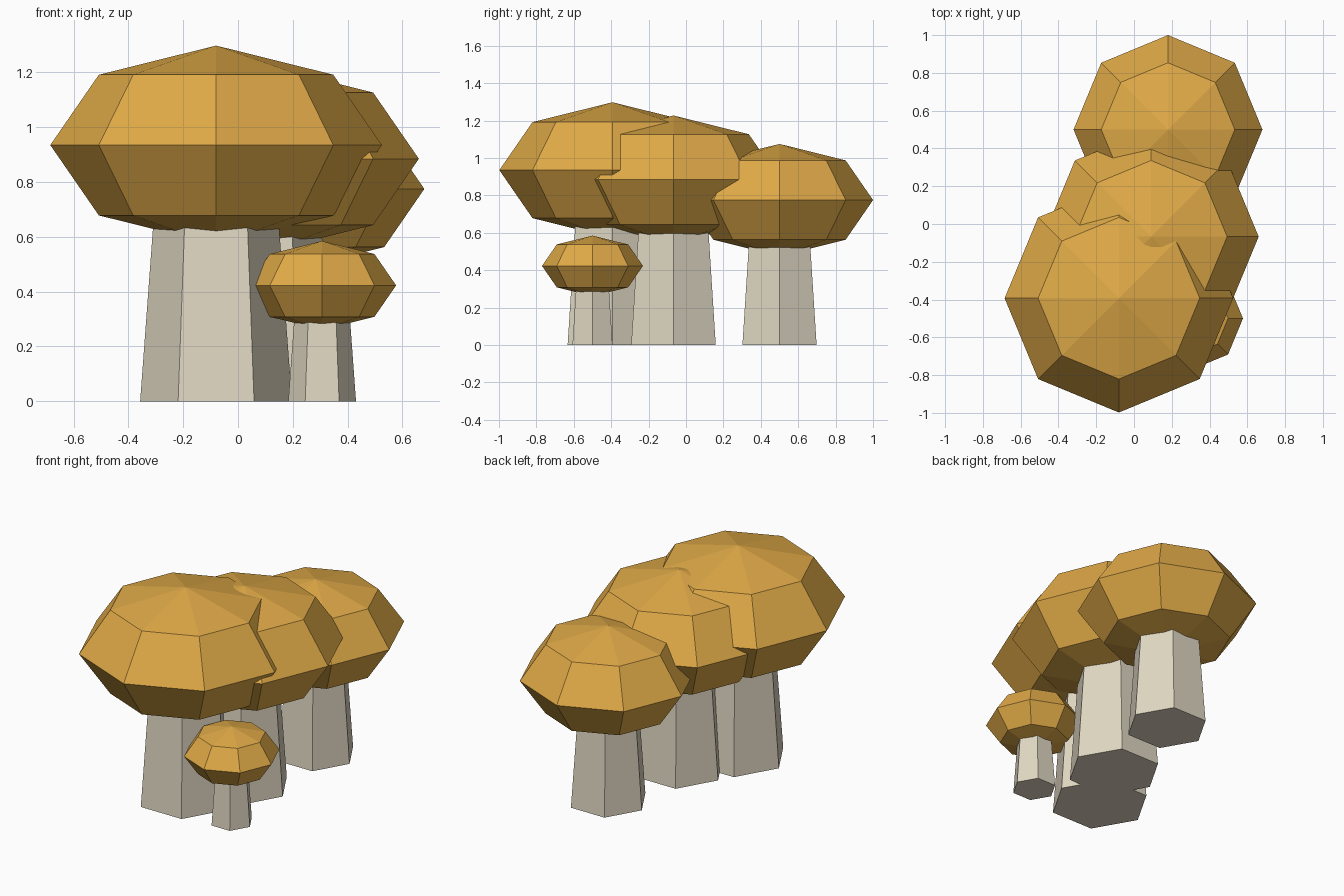
import bpy

cube = bpy.data.objects.get("Cube")
if cube:
    bpy.data.objects.remove(cube, do_unlink=True)


def make_material(name, rgb):
    mat = bpy.data.materials.new(name)
    mat.use_nodes = True
    mat.diffuse_color = (*rgb, 1)
    mat.node_tree.nodes["Principled BSDF"].inputs["Base Color"].default_value = (*rgb, 1)
    return mat


GOLD = make_material("golden cap", (0.74, 0.40, 0.063))
CREAM = make_material("cream stem", (0.74, 0.68, 0.54))


def finish(name, mat):
    obj = bpy.context.object
    obj.name = name
    obj.data.materials.append(mat)
    bpy.ops.object.transform_apply(location=False, rotation=True, scale=True)
    bpy.ops.object.shade_flat()


def mushroom(name, x, y, radius, height):
    # Tapered six-sided stem, reaching up to the cap's widest level
    stem = radius * 0.458
    bpy.ops.mesh.primitive_cone_add(
        vertices=6, radius1=stem, radius2=stem * 0.75, depth=height,
        location=(x, y, height / 2), rotation=(0, 0, 1.5707963))
    finish(name + "_stem", CREAM)

    # Squashed faceted cap
    bpy.ops.mesh.primitive_uv_sphere_add(
        segments=8, ring_count=4, radius=radius, location=(x, y, height))
    bpy.context.object.scale.z = 0.6
    finish(name + "_cap", GOLD)


mushroom("front_mushroom", -0.08, -0.393, 0.605, 0.935)
mushroom("middle_mushroom", 0.09, -0.067, 0.57, 0.885)
mushroom("back_mushroom", 0.18, 0.5, 0.5, 0.775)
mushroom("small_mushroom", 0.307, -0.5, 0.27, 0.423)
